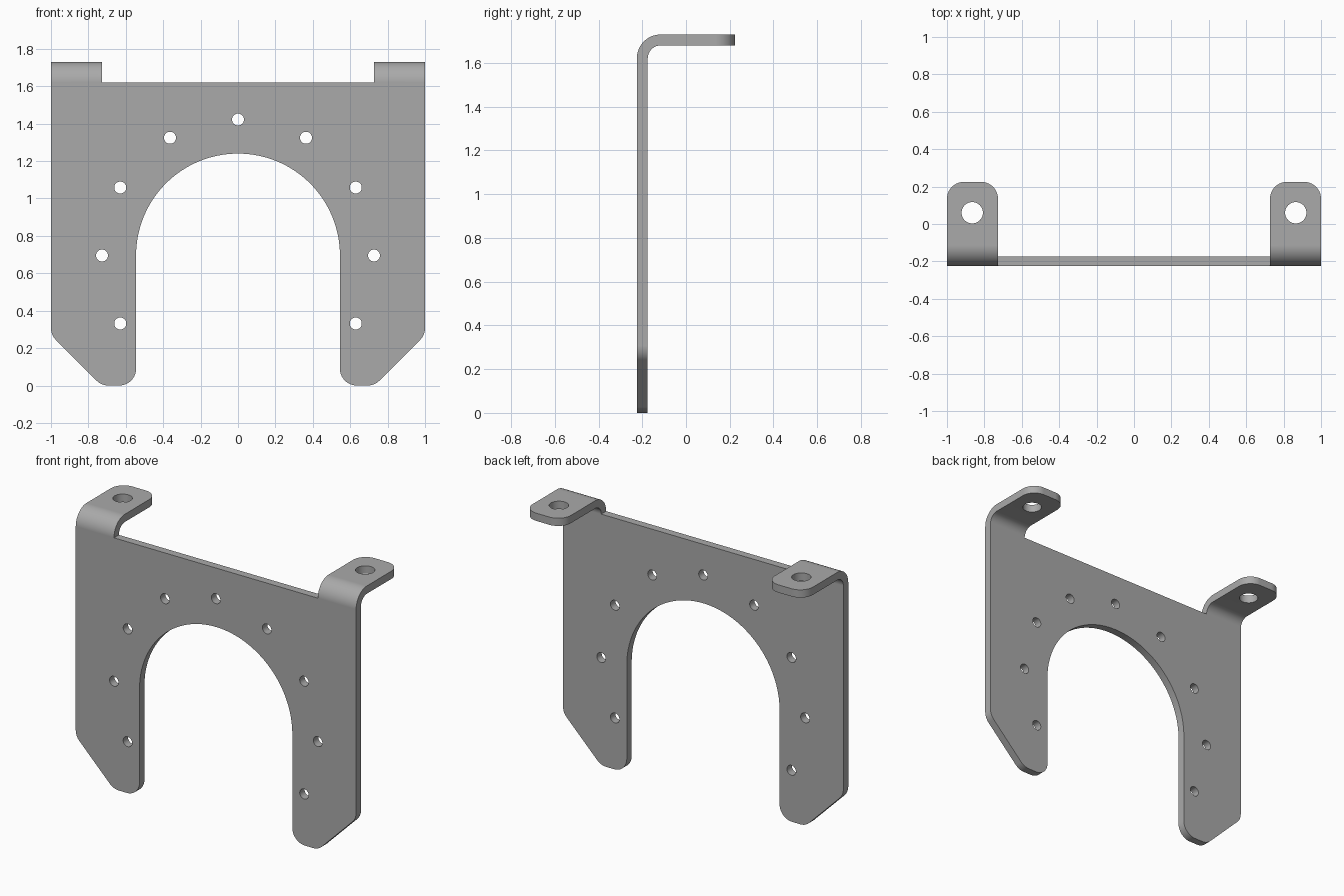
import bpy, bmesh, math
from mathutils import Vector

if "Cube" in bpy.data.objects:
    bpy.data.objects.remove(bpy.data.objects["Cube"])

T = 0.05                  # sheet thickness
FRONT = -0.225            # y of the front face
BEND_Z, R_OUT = 1.62, 0.11
L = R_OUT * math.pi / 2   # bend length in the unfolded sheet
ARCH_Z, ARCH_R, BOLT_R = 0.695, 0.545, 0.727
TAB_END = BEND_Z + L + 0.34
HOLE_V = BEND_Z + L + 0.175
BEND_STEPS = 16

metal = bpy.data.materials.new("grey metal")
metal.diffuse_color = (0.4, 0.4, 0.4, 1)
metal.use_nodes = True
metal.node_tree.nodes["Principled BSDF"].inputs["Base Color"].default_value = metal.diffuse_color


def fillet(prev, corner, nxt, r, steps=10):
    """Points of a rounded corner."""
    p, c, n = Vector(prev), Vector(corner), Vector(nxt)
    if r == 0:
        return [c]
    a, b = (p - c).normalized(), (n - c).normalized()
    half = a.angle(b) / 2
    start = c + a * (r / math.tan(half))
    centre = c + (a + b).normalized() * (r / math.sin(half))
    u = (start - centre) / r
    w = -a
    sweep = math.pi - 2 * half
    return [centre + r * (u * math.cos(sweep * i / steps) + w * math.sin(sweep * i / steps))
            for i in range(steps + 1)]


def circle(cx, cy, r, n=32):
    return [Vector((cx + r * math.cos(2 * math.pi * i / n),
                    cy + r * math.sin(2 * math.pi * i / n))) for i in range(n)]


# Right half of the unfolded outline: (x, height, corner radius)
corners = [(ARCH_R, ARCH_Z, 0), (ARCH_R, 0, 0.09), (0.73, 0, 0.09), (1, 0.27, 0.09),
           (1, TAB_END, 0.09), (0.727, TAB_END, 0.09), (0.727, BEND_Z, 0), (0, BEND_Z, 0)]
half = []
for i, (x, y, r) in enumerate(corners[:-1]):
    half += fillet(corners[i - 1][:2], (x, y), corners[i + 1][:2], r)
outline = half + [Vector((-p.x, p.y)) for p in reversed(half)]
# Arch back to the start, left to right
outline += [Vector((-ARCH_R * math.cos(math.pi * i / 64),
                    ARCH_Z + ARCH_R * math.sin(math.pi * i / 64))) for i in range(1, 64)]

# Bolt holes around the arch and one hole in each tab
loops = [outline]
for deg in range(-30, 211, 30):
    a = math.radians(deg)
    loops.append(circle(BOLT_R * math.cos(a), ARCH_Z + BOLT_R * math.sin(a), 0.032))
loops += [circle(s * 0.865, HOLE_V, 0.057, 40) for s in (-1, 1)]

# Filled, extruded flat sheet
curve = bpy.data.curves.new("bracket", 'CURVE')
curve.dimensions = '2D'
curve.fill_mode = 'BOTH'
curve.extrude = T / 2
for pts in loops:
    spline = curve.splines.new('POLY')
    spline.points.add(len(pts) - 1)
    for sp, p in zip(spline.points, pts):
        sp.co = (p.x, p.y, 0, 1)
    spline.use_cyclic_u = True
bracket = bpy.data.objects.new("bracket", curve)
bpy.context.collection.objects.link(bracket)
bpy.context.view_layer.objects.active = bracket
bracket.select_set(True)
bpy.ops.object.convert(target='MESH')
bracket = bpy.context.view_layer.objects.active

# Cut bend lines and fold the tabs backwards
bm = bmesh.new()
bm.from_mesh(bracket.data)
bmesh.ops.remove_doubles(bm, verts=bm.verts, dist=1e-5)
for i in range(BEND_STEPS + 1):
    bmesh.ops.bisect_plane(bm, geom=bm.verts[:] + bm.edges[:] + bm.faces[:], dist=1e-5,
                           plane_co=(0, BEND_Z + L * i / BEND_STEPS, 0), plane_no=(0, 1, 0))
for v in bm.verts:
    x, h, depth = v.co.x, v.co.y, v.co.z + T / 2
    d = h - BEND_Z
    r = R_OUT - depth
    if d <= 0:
        v.co = (x, FRONT + depth, h)
    else:
        a = min(d / L, 1) * math.pi / 2
        v.co = (x, FRONT + R_OUT - r * math.cos(a) + max(d - L, 0), BEND_Z + r * math.sin(a))
bmesh.ops.recalc_face_normals(bm, faces=bm.faces)
bm.to_mesh(bracket.data)
bm.free()

bracket.data.materials.clear()
bracket.data.materials.append(metal)
bpy.ops.object.shade_smooth_by_angle(angle=math.radians(30))
weighted = bracket.modifiers.new("flat panels", 'WEIGHTED_NORMAL')
weighted.keep_sharp = True
